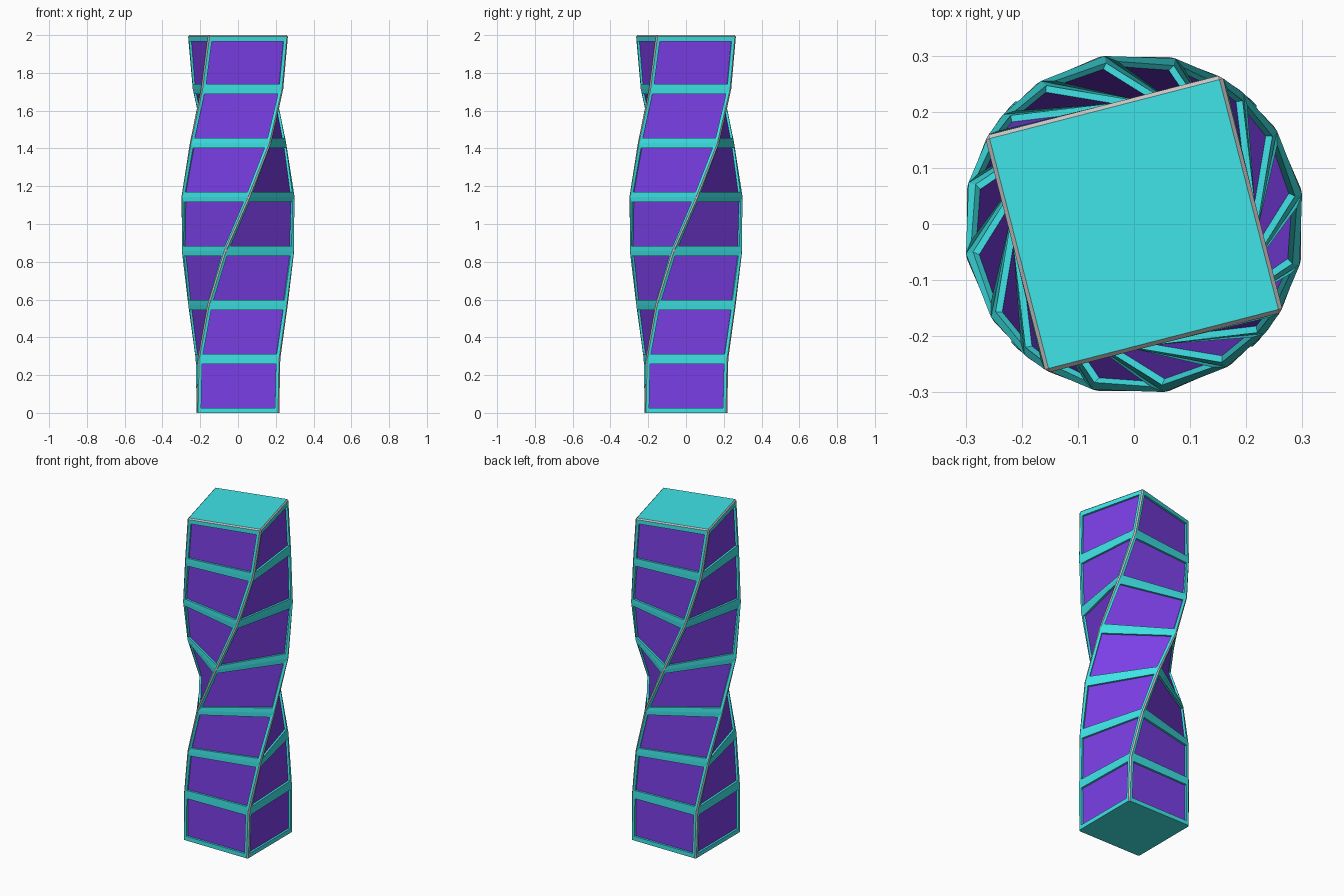
import bpy, math
from mathutils import Vector

if "Cube" in bpy.data.objects:
    bpy.data.objects.remove(bpy.data.objects["Cube"])

HALF, CH, FLOORS = 0.2185, 0.007, 7
TWIST = [0, 1.5, 14, 32, 56, 79, 96, 104.4]   # degrees at each floor line
INSET_U, INSET_V, DEPTH = 0.016, 0.026, 0.012


def material(name, col):
    m = bpy.data.materials.new(name)
    m.diffuse_color = (*col, 1)
    m.use_nodes = True
    m.node_tree.nodes["Principled BSDF"].inputs["Base Color"].default_value = m.diffuse_color
    return m


def build(name, polys, mat):
    verts, faces, index = [], [], {}
    for poly in polys:
        f = []
        for p in poly:
            key = tuple(round(c, 5) for c in p)
            if key not in index:
                index[key] = len(verts)
                verts.append(key)
            f.append(index[key])
        faces.append(f)
    me = bpy.data.meshes.new(name)
    me.from_pydata(verts, [], faces)
    me.materials.append(mat)
    ob = bpy.data.objects.new(name, me)
    bpy.context.collection.objects.link(ob)
    return ob


def ring(z, deg, half=HALF):
    # chamfered square: two points per side, counter-clockwise from the front
    pts = []
    for k in range(4):
        a = math.radians(deg + 90 * k)
        for x in (-HALF + CH, HALF - CH):
            pts.append(Vector((x * math.cos(a) + half * math.sin(a),
                               x * math.sin(a) - half * math.cos(a), z)))
    return pts


frame, panels, trim = [], [], []
levels = [ring(2 * i / FLOORS, t) for i, t in enumerate(TWIST)]
levels[-1] = ring(2 - CH, TWIST[-1])

for lo, hi in zip(levels, levels[1:]):
    for k in range(0, 8, 2):
        # window bay: frame border, recess walls and panel
        a, b, c, d = lo[k], lo[k + 1], hi[k + 1], hi[k]
        n = (c - a).cross(d - b).normalized()
        u = INSET_U / (b - a).length
        v = INSET_V / (hi[0].z - lo[0].z)

        def at(s, t):
            return a.lerp(b, s).lerp(d.lerp(c, s), t)
        outer = [a, b, c, d]
        inner = [at(u, v), at(1 - u, v), at(1 - u, 1 - v), at(u, 1 - v)]
        deep = [p - n * DEPTH for p in inner]
        for i in range(4):
            j = (i + 1) % 4
            frame.append([outer[i], outer[j], inner[j], inner[i]])
            frame.append([inner[i], inner[j], deep[j], deep[i]])
        panels.append(deep)
        # corner chamfer
        e, f = k + 1, (k + 2) % 8
        trim.append([lo[e], lo[f], hi[f], hi[e]])

# roof slab edge chamfer and caps
roof = ring(2, TWIST[-1], HALF - CH)
top = levels[-1]
for k in range(8):
    j = (k + 1) % 8
    trim.append([top[k], top[j], roof[j], roof[k]])
frame.append(roof)
frame.append(levels[0][::-1])

build("tower_frame", frame, material("teal", (0.05, 0.78, 0.80)))
build("window_panels", panels, material("indigo", (0.2, 0.05, 0.8)))
build("corner_trim", trim, material("pale_grey", (0.6, 0.57, 0.56)))
